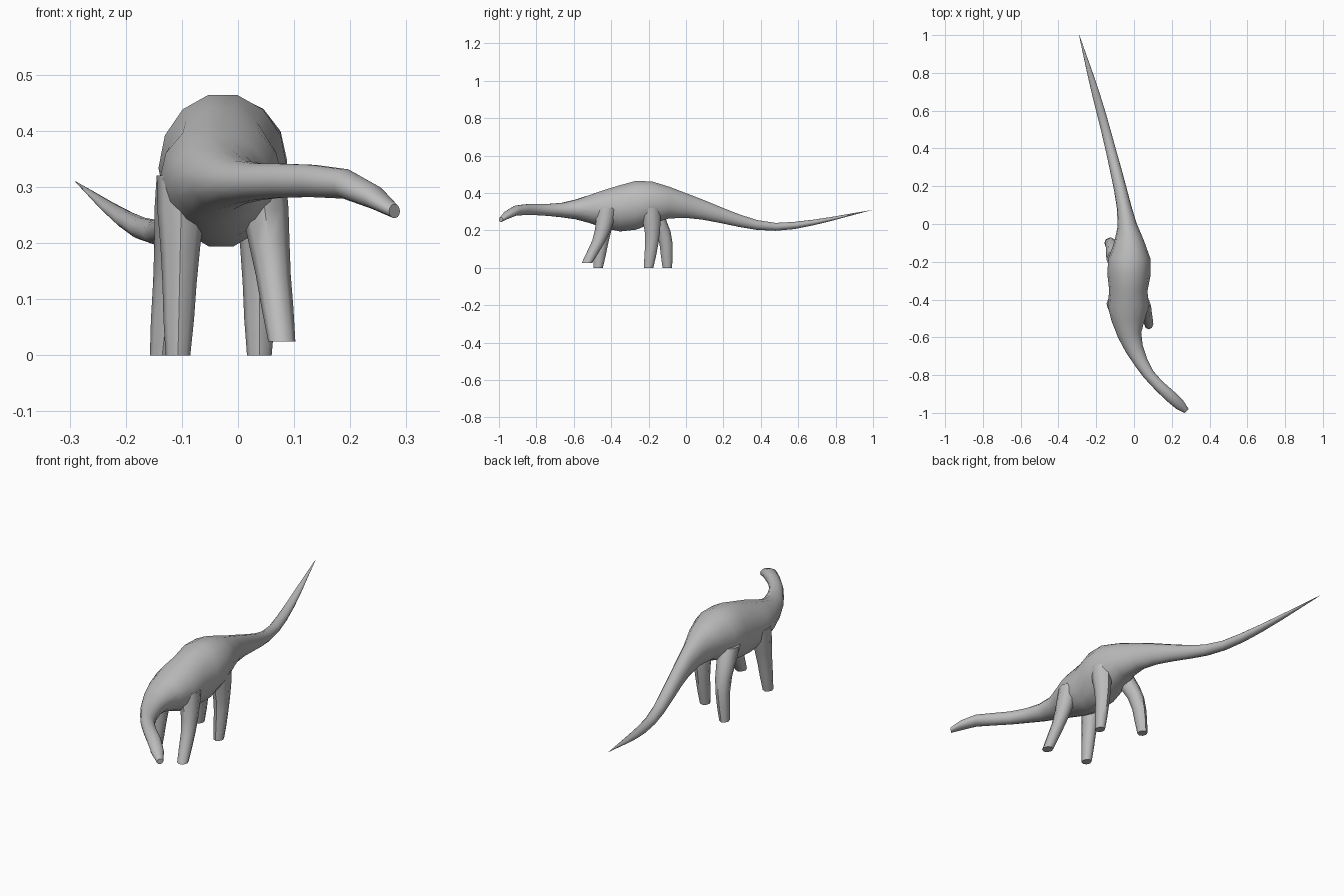
import bpy
import bmesh
from math import sin, cos, pi, radians
from mathutils import Vector

cube = bpy.data.objects.get("Cube")
if cube:
    bpy.data.objects.remove(cube)

grey = bpy.data.materials.new("stone grey")
grey.use_nodes = True
tone = (0.5, 0.5, 0.5, 1)
grey.diffuse_color = tone
grey.node_tree.nodes["Principled BSDF"].inputs["Base Color"].default_value = tone


def smooth(points, at):
    """Read a height off a smooth curve drawn through a few (position, value) points."""
    last = len(points) - 1

    def slope(k):
        before, after = points[max(k - 1, 0)], points[min(k + 1, last)]
        return (after[1] - before[1]) / (after[0] - before[0])

    k = 0
    while k < last - 1 and at > points[k + 1][0]:
        k += 1
    (start, first), (end, second) = points[k], points[k + 1]
    span = end - start
    t = (at - start) / span
    s = 1 - t
    return (s * s * (first * (1 + 2 * t) + slope(k) * span * t)
            + t * t * (second * (1 + 2 * s) - slope(k + 1) * span * s))


def ellipse(centre, across, along, sides):
    """Ring of points around a centre, spanned by two half axes."""
    turns = [2 * pi * i / sides for i in range(sides)]
    return [centre + across * cos(turn) + along * sin(turn) for turn in turns]


def loft(name, rings):
    """Skin a list of rings, close both ends and shade smoothly."""
    bm = bmesh.new()
    loops = [[bm.verts.new(point) for point in ring] for ring in rings]
    for lower, upper in zip(loops, loops[1:]):
        for i in range(len(lower)):
            bm.faces.new((lower[i - 1], lower[i], upper[i], upper[i - 1]))
    bm.faces.new(loops[0])
    bm.faces.new(loops[-1])
    bmesh.ops.recalc_face_normals(bm, faces=bm.faces)
    mesh = bpy.data.meshes.new(name)
    bm.to_mesh(mesh)
    bm.free()
    mesh.materials.append(grey)
    part = bpy.data.objects.new(name, mesh)
    bpy.context.collection.objects.link(part)
    bpy.ops.object.select_all(action="DESELECT")
    part.select_set(True)
    bpy.context.view_layer.objects.active = part
    bpy.ops.object.shade_smooth_by_angle(angle=radians(50))


# Head, neck, trunk and tail: outlines from nose to tail tip, each against y
back_line = [(-1, 0.26), (-0.92, 0.33), (-0.65, 0.35), (-0.4, 0.43), (-0.22, 0.47),
             (0, 0.4), (0.4, 0.25), (0.62, 0.25), (1, 0.31)]
belly_line = [(-1, 0.24), (-0.9, 0.28), (-0.6, 0.26), (-0.33, 0.19), (-0.1, 0.26),
              (0.06, 0.26), (0.4, 0.2), (0.6, 0.21), (1, 0.31)]
sideways_bend = [(-1, 0.29), (-0.9, 0.18), (-0.8, 0.08), (-0.6, -0.02), (-0.4, -0.03),
                 (-0.05, -0.03), (0.42, -0.13), (1, -0.29)]
half_width = [(-1, 0.01), (-0.95, 0.03), (-0.8, 0.03), (-0.6, 0.06), (-0.43, 0.11),
              (-0.33, 0.1), (-0.22, 0.12), (0, 0.05), (0.3, 0.03), (0.7, 0.02), (1, 0.001)]


def body_ring(y):
    """Upright ring turned to follow the sideways bend."""
    step = 0.02
    bend = (smooth(sideways_bend, y + step) - smooth(sideways_bend, y - step)) / step / 2
    across = Vector((1, -bend, 0)).normalized() * smooth(half_width, y)
    top, bottom = smooth(back_line, y), smooth(belly_line, y)
    centre = Vector((smooth(sideways_bend, y), y, (top + bottom) / 2))
    return ellipse(centre, across, Vector((0, 0, (top - bottom) / 2)), 14)


# Rings crowd towards the head, where the shape changes fastest
ring_count = 24
nose, tail_tip = -0.99, 1
loft("body", [body_ring(nose + (tail_tip - nose) * (i / ring_count) ** 1.3)
              for i in range(ring_count + 1)])

# Legs: thickness against height is shared, each leg has its own stride
hip_height, knee_height = 0.32, 0.17
leg_radius = [(0, 0.022), (0.06, 0.027), (knee_height, 0.033), (0.24, 0.041),
              (hip_height, 0.045)]


def add_leg(name, foot_x, hip_x, foot_y, knee_y, hip_y, sole=0.0):
    """Column of level rings from the sole up into the trunk."""
    stride = [(sole, foot_y), (knee_height, knee_y), (hip_height, hip_y)]
    lean = [(sole, foot_x), (hip_height, hip_x)]
    rings = []
    for i in range(6):
        z = sole + (hip_height - sole) * i / 5
        radius = smooth(leg_radius, z)
        centre = Vector((smooth(lean, z), smooth(stride, z), z))
        rings.append(ellipse(centre, Vector((radius, 0, 0)), Vector((0, radius * 1.15, 0)), 8))
    loft(name, rings)


add_leg("front_left_leg", 0.078, 0.04, -0.53, -0.455, -0.42, sole=0.025)
add_leg("front_right_leg", -0.107, -0.1, -0.47, -0.445, -0.42)
add_leg("hind_left_leg", 0.038, 0.04, -0.2, -0.18, -0.19)
add_leg("hind_right_leg", -0.135, -0.1, -0.1, -0.115, -0.19)
